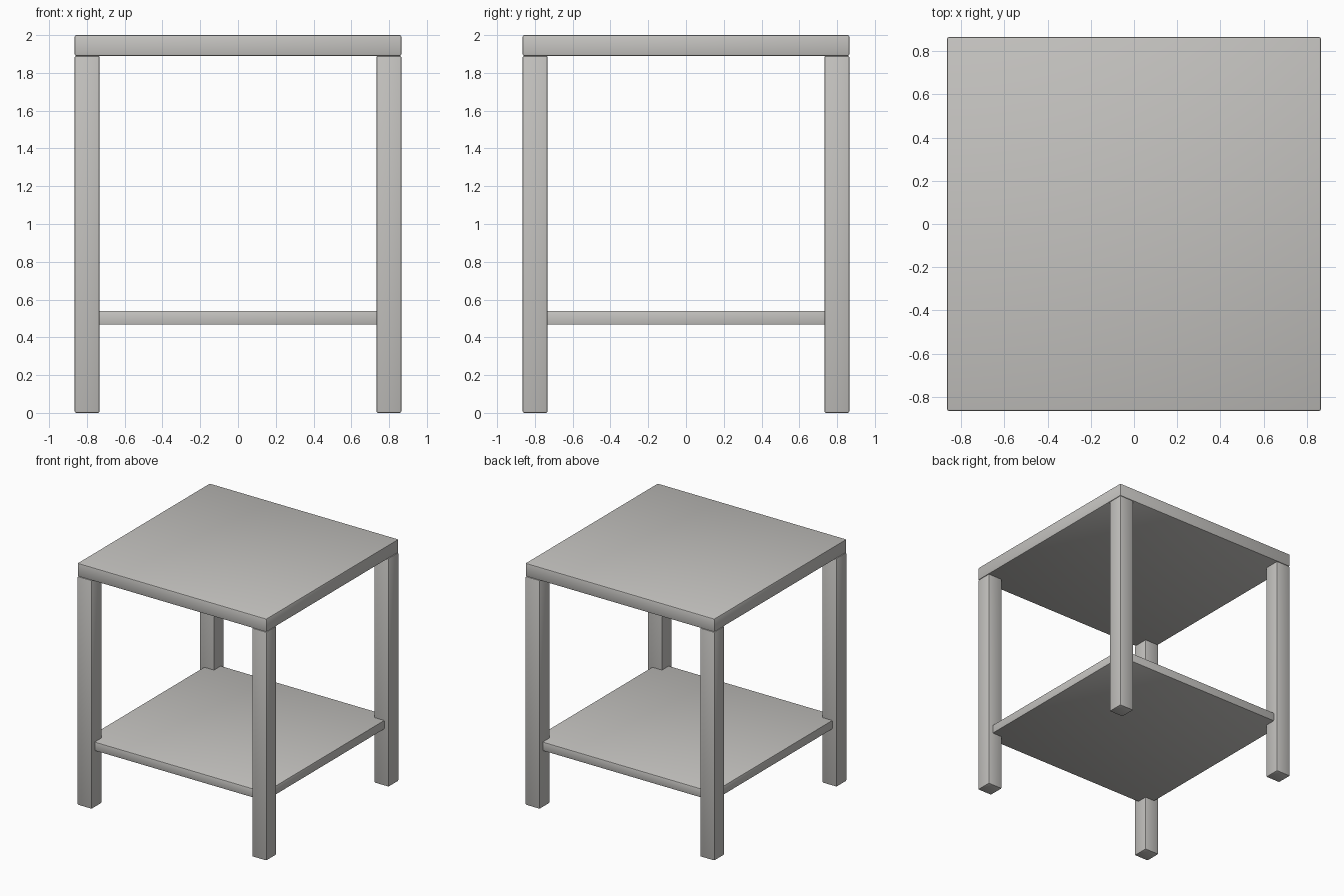
import bpy
import math

cube = bpy.data.objects.get("Cube")
if cube:
    bpy.data.objects.remove(cube, do_unlink=True)

# Single warm grey finish
COLOUR = (0.56, 0.55, 0.53, 1.0)
grey = bpy.data.materials.new("warm_grey")
grey.use_nodes = True
grey.diffuse_color = COLOUR
shader = next(n for n in grey.node_tree.nodes if n.type == "BSDF_PRINCIPLED")
shader.inputs["Base Color"].default_value = COLOUR


def board(name, x, y, bottom, top, width, depth, edge):
    """A box between two heights with softly rounded edges."""
    bpy.ops.mesh.primitive_cube_add(size=1, location=(x, y, (bottom + top) / 2))
    obj = bpy.context.object
    obj.name = name
    obj.scale = (width, depth, top - bottom)
    bpy.ops.object.transform_apply(location=False, rotation=False, scale=True)
    obj.data.materials.append(grey)
    bevel = obj.modifiers.new("soft_edges", "BEVEL")
    bevel.width = edge
    bevel.segments = 2
    bpy.ops.object.modifier_apply(modifier=bevel.name)
    bpy.ops.object.shade_smooth_by_angle(angle=math.radians(30))
    return obj


SIZE = 1.73
LEG = 0.132
TOP_BOTTOM = 1.89

# Table top and lower shelf, the shelf let into the legs
board("table_top", 0, 0, TOP_BOTTOM, 2.0, SIZE, SIZE, 0.009)
board("lower_shelf", 0, 0, 0.467, 0.54, 1.65, 1.65, 0.006)

# Four square legs flush with the corners of the top
offset = (SIZE - LEG) / 2
for end, sy in (("front", -1), ("back", 1)):
    for side, sx in (("right", -1), ("left", 1)):
        board(f"{end}_{side}_leg", sx * offset, sy * offset,
              0, TOP_BOTTOM, LEG, LEG, 0.008)
